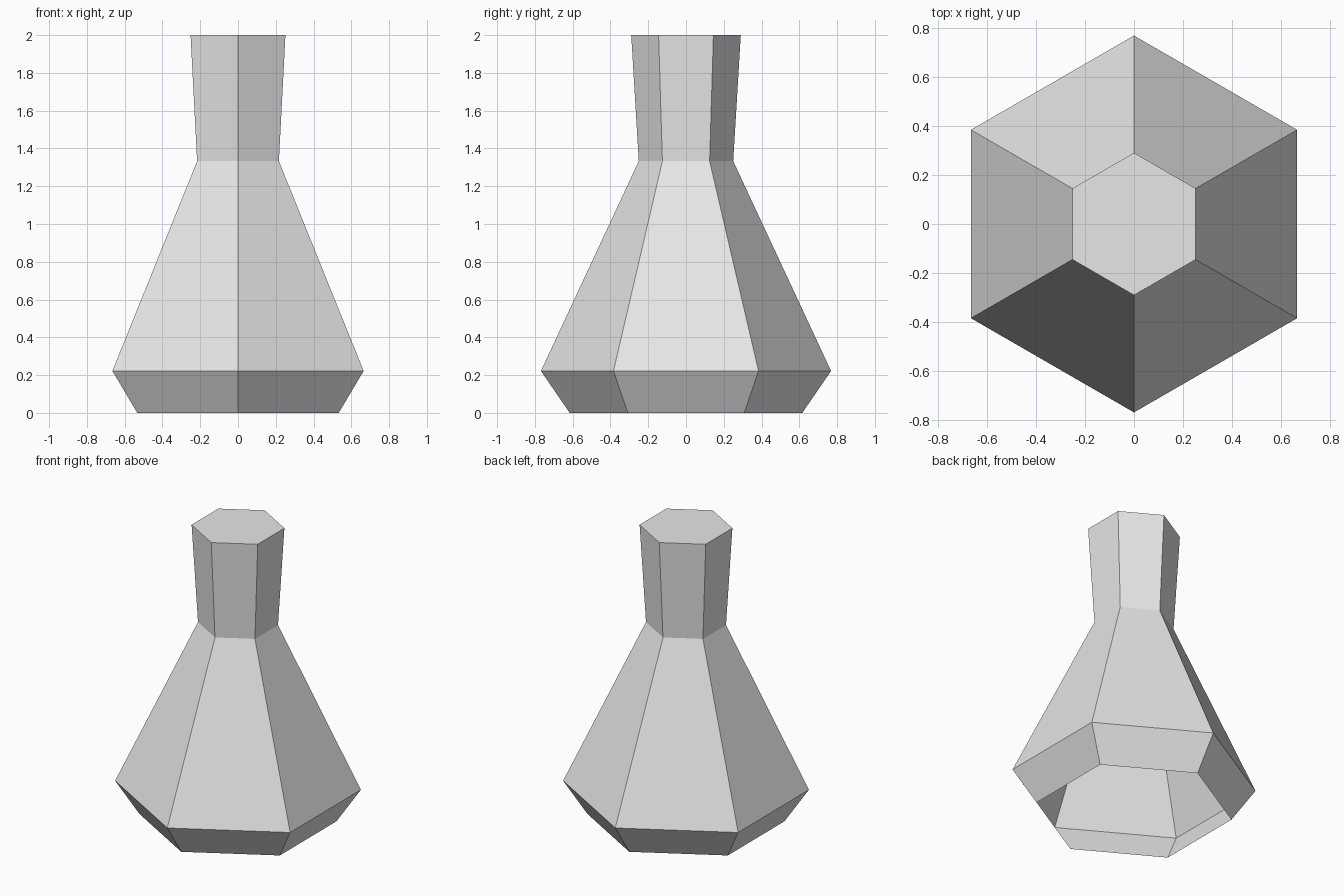
import bpy
import bmesh
import math

default = bpy.data.objects.get("Cube")
if default:
    bpy.data.objects.remove(default, do_unlink=True)

# Single light grey material
grey = bpy.data.materials.new("light_grey")
grey.use_nodes = True
colour = (0.8, 0.8, 0.8, 1.0)
grey.diffuse_color = colour
grey.node_tree.nodes["Principled BSDF"].inputs["Base Color"].default_value = colour

SIDES = 6
# Profile as (radius, height): open foot, widest belly, narrow neck, flared top
PROFILE = [(0.616, 0.0), (0.768, 0.222), (0.25, 1.333), (0.29, 2.0)]

bm = bmesh.new()
rings = []
for radius, z in PROFILE:
    ring = []
    for i in range(SIDES):
        a = math.pi / 2 + math.tau * i / SIDES
        ring.append(bm.verts.new((radius * math.cos(a), radius * math.sin(a), z)))
    rings.append(ring)

# Flat side walls between neighbouring rings
for low, high in zip(rings, rings[1:]):
    for i in range(SIDES):
        j = (i + 1) % SIDES
        bm.faces.new((low[i], low[j], high[j], high[i]))

# Closed top; the underside stays open
bm.faces.new(rings[-1])

mesh = bpy.data.meshes.new("flask_body")
bm.to_mesh(mesh)
bm.free()
mesh.materials.append(grey)
flask = bpy.data.objects.new("flask_body", mesh)
bpy.context.collection.objects.link(flask)
